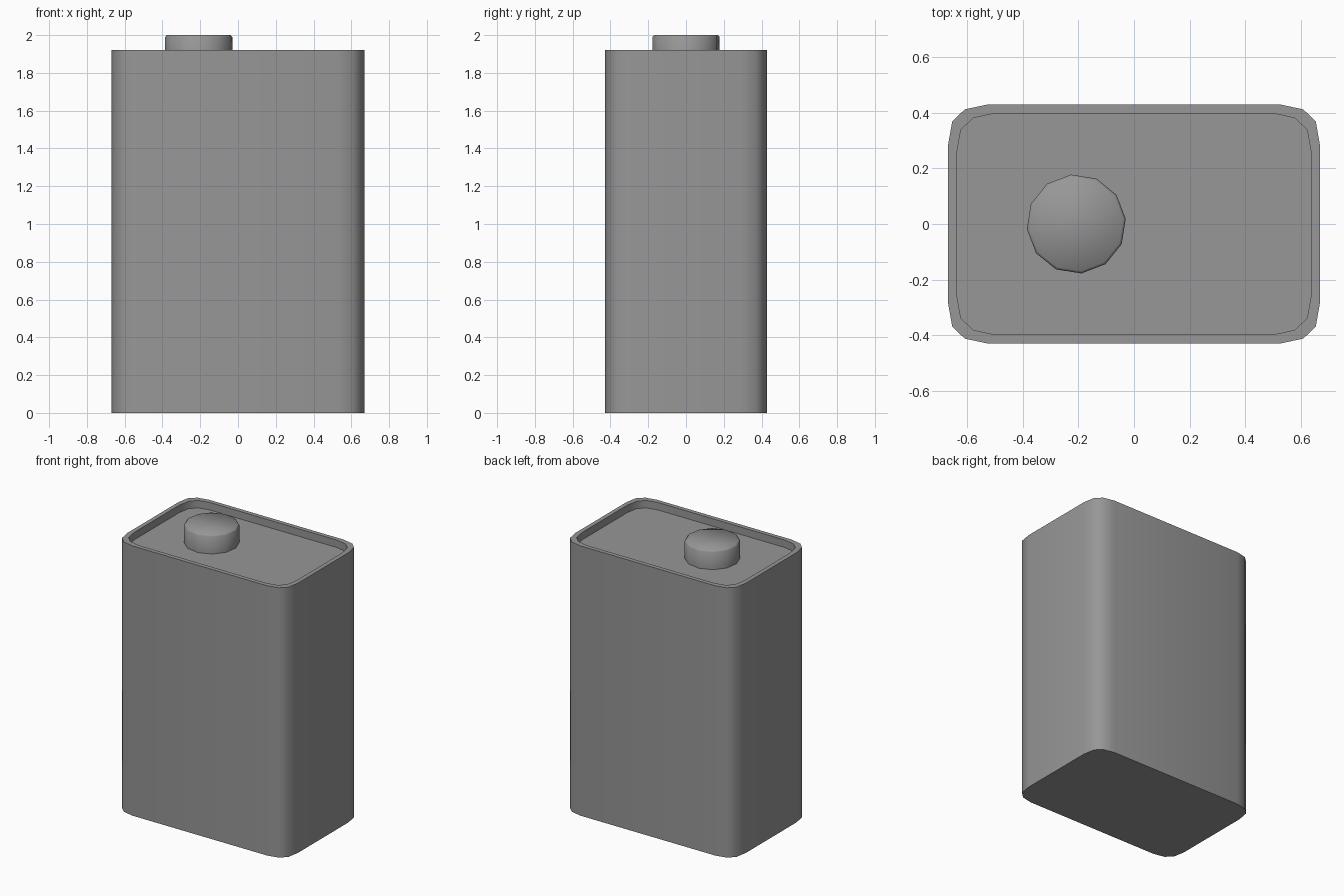
import bpy, bmesh, math

cube = bpy.data.objects.get("Cube")
if cube:
    bpy.data.objects.remove(cube, do_unlink=True)

metal = bpy.data.materials.new("grey_metal")
metal.use_nodes = True
metal.diffuse_color = (0.31, 0.31, 0.31, 1)
metal.node_tree.nodes["Principled BSDF"].inputs["Base Color"].default_value = (0.31, 0.31, 0.31, 1)


def loft(name, rings, angle):
    """Skin a stack of equal-length rings and close both ends."""
    bm = bmesh.new()
    loops = [[bm.verts.new(p) for p in ring] for ring in rings]
    n = len(loops[0])
    for low, high in zip(loops, loops[1:]):
        for i in range(n):
            j = (i + 1) % n
            bm.faces.new((low[i], low[j], high[j], high[i]))
    bm.faces.new(loops[0][::-1])
    bm.faces.new(loops[-1])
    mesh = bpy.data.meshes.new(name)
    bm.to_mesh(mesh)
    bm.free()
    mesh.materials.append(metal)
    obj = bpy.data.objects.new(name, mesh)
    bpy.context.collection.objects.link(obj)
    bpy.ops.object.select_all(action="DESELECT")
    obj.select_set(True)
    bpy.context.view_layer.objects.active = obj
    bpy.ops.object.shade_smooth_by_angle(angle=math.radians(angle))
    return obj


# Rounded corner, mirrored into a full counter-clockwise outline
corner = [(0.67, 0.285), (0.655, 0.37), (0.61, 0.413), (0.53, 0.43)]


def outline(z, inset=0):
    c = [(x - inset, y - inset) for x, y in corner]
    pts = c + [(-x, y) for x, y in c[::-1]]
    pts += [(-x, -y) for x, y in pts]
    return [(x, y, z) for x, y in pts]


# Can body with raised rim and recessed lid
loft("can_body", [outline(0), outline(1.92), outline(1.92, 0.031), outline(1.867, 0.031)], 45)


# Screw cap with a small chamfer
def circle(radius, z, sides=12):
    turn = [math.radians(6) + math.tau * i / sides for i in range(sides)]
    return [(-0.208 + radius * math.cos(a), radius * math.sin(a), z) for a in turn]


loft("screw_cap", [circle(0.179, 1.867), circle(0.179, 1.99), circle(0.17, 2.0)], 60)
